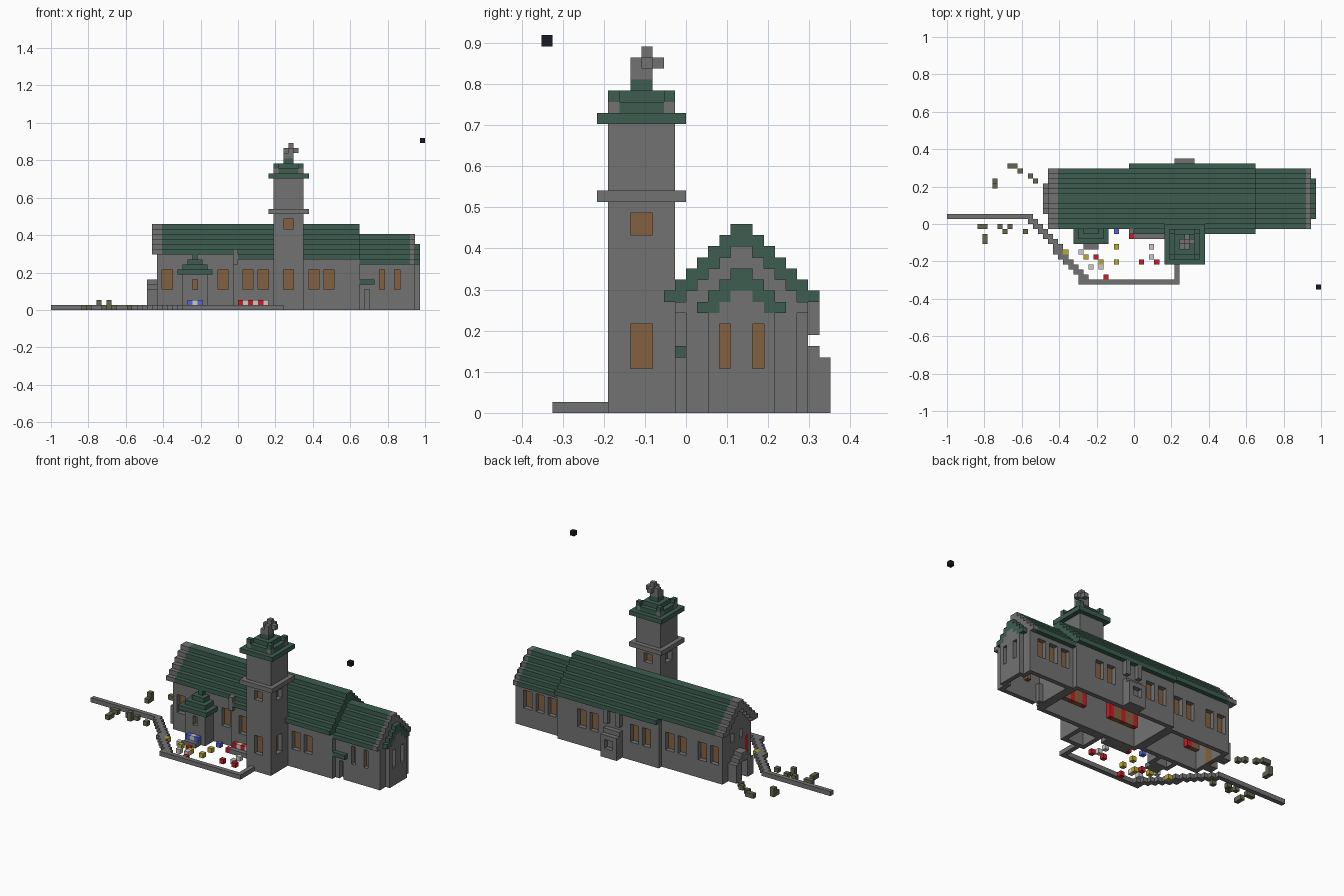
import bpy
import bmesh

cube = bpy.data.objects.get("Cube")
if cube:
    bpy.data.objects.remove(cube, do_unlink=True)

U = 2 / 74  # size of one block

COLOURS = {
    "stone_grey": (0.17, 0.17, 0.17),
    "roof_green": (0.047, 0.11, 0.08),
    "window_brown": (0.23, 0.12, 0.052),
    "red": (0.58, 0.012, 0.018),
    "white": (0.6, 0.6, 0.58),
    "blue": (0.09, 0.13, 0.7),
    "yellow": (0.5, 0.4, 0.03),
    "olive": (0.13, 0.13, 0.085),
    "black": (0.01, 0.01, 0.017),
}
GREY, GREEN, BROWN, RED, WHITE, BLUE, YELLOW, OLIVE, BLACK = range(len(COLOURS))
materials = []
for name, rgb in COLOURS.items():
    m = bpy.data.materials.new(name)
    m.use_nodes = True
    m.diffuse_color = (*rgb, 1)
    m.node_tree.nodes["Principled BSDF"].inputs["Base Color"].default_value = (*rgb, 1)
    materials.append(m)

blocks = {}  # block position -> (part, colour)


def cells(x, y, z):
    return [(i, j, k) for i in range(*x) for j in range(*y) for k in range(*z)]


def fill(part, colour, x, y, z):
    for c in cells(x, y, z):
        blocks[c] = (part, colour)


def carve(x, y, z):
    for c in cells(x, y, z):
        blocks.pop(c, None)


def shell(part, x, y, z):
    """Four walls, one block thick, open below."""
    fill(part, GREY, x, y, z)
    carve((x[0] + 1, x[1] - 1), (y[0] + 1, y[1] - 1), z)


def window(part, axis, wall, inward, span, z, curtains=False):
    """Opening in a wall with a pane set one block back."""
    def box(depth, s):
        d = (wall + depth * inward, wall + depth * inward + 1)
        return (d, s, z) if axis == "x" else (s, d, z)
    carve(*box(0, span))
    if curtains:
        fill("curtains", RED, *box(1, (span[0] - 1, span[1] + 1)))
    fill(part, BROWN, *box(1, span))


def roof(part, x, y, eave, colour=GREEN):
    """Stepped gable roof rising one block per course."""
    for k in range((y[1] - y[0]) // 2):
        low = eave + max(k - 1, 0)
        for j in (y[0] + k, y[1] - 1 - k):
            fill(part, colour, x, (j, j + 1), (low if k else eave, eave + k + 1))


def gable(part, x, y, eave):
    """Solid stepped wall under a roof."""
    for k in range((y[1] - y[0]) // 2):
        fill(part, GREY, x, (y[0] + k, y[1] - k), (0, eave + k + 1))


def house(name, x, y, eave, overhang):
    shell(name + "_walls", x, y, (0, eave + 1))
    for end in (x[0], x[1] - 1):
        gable(name + "_walls", (end, end + 1), y, eave)
    roof(name + "_roof", (x[0] - overhang, x[1]), (y[0] - 1, y[1] + 1), eave)


# Three linked building sections
house("west_hall", (-16, -1), (0, 10), 11, 1)
house("east_wing", (24, 35), (0, 10), 9, 0)
house("main_hall", (-1, 24), (-1, 11), 10, 0)
roof("west_gable_trim", (-17, -15), (-1, 11), 11, GREY)
roof("east_gable_trim", (34, 35), (-1, 11), 9, GREY)
fill("roof_bracket", GREY, (-1, 0), (-2, -1), (9, 12))

# East chancel with its own small roof
gable("chancel_walls", (35, 36), (2, 8), 9)
roof("chancel_roof", (35, 36), (1, 9), 9)
carve((34, 35), (3, 7), (0, 9))
for s in (3, 6):
    window("chancel_windows", "x", 35, -1, (s, s + 1), (4, 8))

# West door porch
for k in range(3):
    fill("west_porch", GREY, (-18, -16), (2 + k, 8 - k), (0, 4 + k))
carve((-18, -16), (4, 6), (0, 4))
fill("west_door", BROWN, (-16, -15), (4, 6), (0, 4))
for s in (3, 6):
    window("west_windows", "x", -16, 1, (s, s + 1), (8, 10))

# Windows along the front and back
for s in (-15, -4):
    window("hall_windows", "y", 0 if s < -1 else -1, 1, (s, s + 2), (4, 8), True)
for s in (1, 4, 14, 17):
    window("hall_windows", "y", -1, 1, (s, s + 2), (4, 8), True)
for s in (28, 31):
    window("wing_windows", "y", 0, 1, (s, s + 1), (4, 8))
for s in (-15, -12, -7, -4):
    window("hall_windows", "y", 9, -1, (s, s + 2), (4, 8))
for s in (1, 4, 14, 17):
    window("hall_windows", "y", 10, -1, (s, s + 2), (4, 8))
for s in (25, 28, 31):
    window("wing_windows", "y", 9, -1, (s, s + 2), (4, 8))

# Side door with awning on the wing
carve((25, 26), (0, 1), (0, 4))
fill("side_door", GREY, (25, 26), (1, 2), (0, 4))
fill("door_awning", GREEN, (24, 27), (-1, 0), (5, 6))

# Rear niche with two pilasters
shell("rear_niche", (8, 12), (11, 13), (0, 4))
fill("rear_niche", GREY, (8, 12), (11, 13), (0, 5))
fill("rear_niche", GREY, (8, 12), (11, 12), (5, 6))
carve((9, 11), (12, 13), (2, 4))
for s in (8, 11):
    fill("rear_pilasters", GREY, (s, s + 1), (11, 12), (7, 10))

# Tower
shell("tower_walls", (7, 13), (-7, -1), (0, 26))
for z in ((4, 8), (16, 18)):
    window("tower_windows", "y", -7, 1, (9, 11), z)
    window("tower_windows", "x", 7, 1, (-5, -3), z)
    window("tower_windows", "x", 12, -1, (-5, -3), z)
window("tower_windows", "y", -2, -1, (9, 11), (16, 18))
fill("tower_band", GREY, (6, 14), (-8, 0), (19, 20))
carve((8, 12), (-6, -2), (19, 20))
fill("tower_roof", GREEN, (6, 14), (-8, 0), (26, 27))
fill("tower_roof", GREEN, (7, 13), (-7, -1), (27, 28))
fill("tower_roof", GREEN, (8, 12), (-6, -2), (28, 29))
for i in (7, 12):
    for j in (-7, -2):
        fill("tower_corner_posts", GREY, (i, i + 1), (j, j + 1), (27, 28))
        fill("tower_corner_caps", GREEN, (i, i + 1), (j, j + 1), (28, 29))
fill("tower_roof", GREEN, (9, 11), (-5, -3), (29, 30))

# Finial on the tower
fill("finial", GREY, (9, 11), (-5, -3), (30, 31))
fill("finial", GREY, (9, 12), (-4, -3), (31, 32))
fill("finial", GREY, (10, 11), (-5, -2), (31, 32))
fill("finial", GREY, (10, 11), (-4, -3), (32, 33))

# Front porch with pyramid roof
shell("front_porch", (-11, -6), (-3, 1), (0, 8))
window("porch_window", "y", -3, 1, (-9, -8), (4, 6))
for k in range(4):
    fill("front_porch_roof", GREEN, (-12 + k, -5 - k), (-4 + k, 0), (7 + k, 8 + k))

# Planters with rows of flowers
fill("porch_planter", GREY, (-10, -7), (-5, -3), (0, 1))
fill("hall_planter", GREY, (0, 6), (-3, -1), (0, 1))
for i in range(-10, -7):
    fill("porch_flowers", WHITE if i == -9 else BLUE, (i, i + 1), (-4, -3), (1, 2))
for i in range(6):
    fill("hall_flowers", WHITE if i % 2 else RED, (i, i + 1), (-2, -1), (1, 2))

# Low garden wall
fill("garden_wall", GREY, (-37, -20), (1, 2), (0, 1))
for k in range(13):
    i = -22 + round(k * 11 / 12)
    fill("garden_wall", GREY, (i, i + 2), (1 - k, 2 - k), (0, 1))
fill("garden_wall", GREY, (-11, 9), (-12, -11), (0, 1))
fill("garden_wall", GREY, (8, 9), (-12, -7), (0, 1))

# Garden flowers and shrubs
GARDEN = {
    YELLOW: [(-14, -6), (-10, -7), (-7, -8), (-4, -5), (-4, -8)],
    WHITE: [(-11, -6), (-9, -9), (-7, -9), (3, -5), (3, -7)],
    RED: [(-8, -7), (-6, -11), (-1, -3), (1, -8), (4, -8)],
    BLUE: [(-4, -2)],
}
for colour, spots in GARDEN.items():
    for i, j in spots:
        fill("garden_flowers", colour, (i, i + 1), (j, j + 1), (0, 1))
for i, j in [(-31, -1), (-30, -1), (-30, -3), (-30, -4), (-27, -1), (-26, -2), (-25, -1),
             (-22, -2), (-25, 11), (-24, 11), (-23, 10), (-28, 7), (-28, 8), (-21, 9), (-20, 8)]:
    fill("shrubs", OLIVE, (i, i + 1), (j, j + 1), (0, 1))
for i, j in ((-28, 8), (-26, -2)):
    fill("shrubs", OLIVE, (i, i + 1), (j, j + 1), (1, 2))

# Lone block in the air
fill("floating_block", BLACK, (36, 37), (-13, -12), (33, 34))

# One mesh per part, keeping only the exposed faces
parts = {}
for c, (part, colour) in blocks.items():
    parts.setdefault(part, []).append((c, colour))
for part, members in parts.items():
    bm = bmesh.new()
    verts, used = {}, sorted({colour for _, colour in members})
    for c, colour in members:
        for axis in range(3):
            a, b = (axis + 1) % 3, (axis + 2) % 3
            for side in (0, 1):
                near = list(c)
                near[axis] += 2 * side - 1
                if tuple(near) in blocks:
                    continue
                loop = []
                for da, db in ((0, 0), (1, 0), (1, 1), (0, 1)):
                    p = list(c)
                    p[axis] += side
                    p[a] += da
                    p[b] += db
                    p = tuple(p)
                    if p not in verts:
                        verts[p] = bm.verts.new([v * U for v in p])
                    loop.append(verts[p])
                face = bm.faces.new(loop if side else loop[::-1])
                face.material_index = used.index(colour)
    mesh = bpy.data.meshes.new(part)
    bm.to_mesh(mesh)
    bm.free()
    for colour in used:
        mesh.materials.append(materials[colour])
    bpy.context.collection.objects.link(bpy.data.objects.new(part, mesh))
